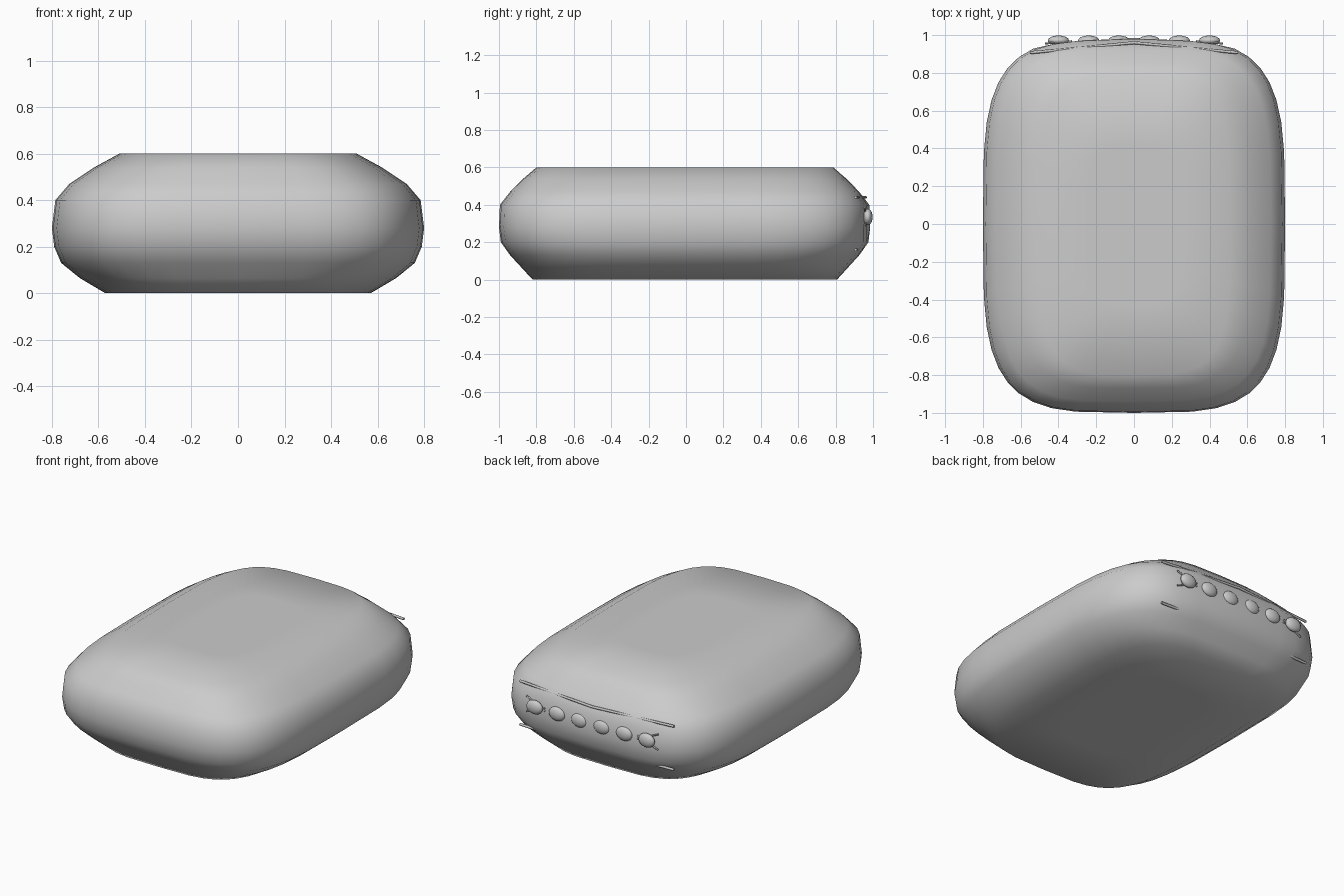
import bpy, bmesh, math

if "Cube" in bpy.data.objects:
    bpy.data.objects.remove(bpy.data.objects["Cube"])

# half width, half length and height of each level of the cushion
LEVELS = [(0.28, 0.45, 0.0), (0.57, 0.82, 0.0), (0.68, 0.88, 0.065), (0.76, 0.94, 0.13),
          (0.79, 0.99, 0.2), (0.80, 1.0, 0.28), (0.785, 0.995, 0.4), (0.725, 0.94, 0.47),
          (0.62, 0.87, 0.54), (0.51, 0.80, 0.6), (0.25, 0.42, 0.6)]
SEGMENTS = 40
POWER = 2 / 3.9


def smooth(obj):
    for p in obj.data.polygons:
        p.use_smooth = True


def add_mesh(name, bm):
    bmesh.ops.recalc_face_normals(bm, faces=bm.faces)
    mesh = bpy.data.meshes.new(name)
    bm.to_mesh(mesh)
    bm.free()
    obj = bpy.data.objects.new(name, mesh)
    bpy.context.collection.objects.link(obj)
    smooth(obj)
    return obj


def rounded(v):
    return math.copysign(abs(v) ** POWER, v)


# Cushion body: stacked rounded-rectangle rings, back end slightly flattened
bm = bmesh.new()
rings = []
for hx, hy, z in LEVELS:
    ring = []
    for i in range(SEGMENTS):
        a = 2 * math.pi * i / SEGMENTS
        x, y = hx * rounded(math.cos(a)), hy * rounded(math.sin(a))
        if y > 0:
            y = min(y * 0.985, 0.985 - 0.18 * x * x)
        ring.append(bm.verts.new((x, y, z)))
    rings.append(ring)
for low, high in zip(rings, rings[1:]):
    for i in range(SEGMENTS):
        j = (i + 1) % SEGMENTS
        bm.faces.new((low[i], low[j], high[j], high[i]))
bm.faces.new(rings[0])
bm.faces.new(rings[-1])
add_mesh("cushion_body", bm)


def cord(name, points, radius):
    curve = bpy.data.curves.new(name, 'CURVE')
    curve.dimensions = '3D'
    curve.bevel_depth = radius
    curve.bevel_resolution = 1
    curve.use_fill_caps = True
    spline = curve.splines.new('POLY')
    spline.points.add(len(points) - 1)
    for p, co in zip(spline.points, points):
        p.co = (*co, 1)
    obj = bpy.data.objects.new(name, curve)
    bpy.context.collection.objects.link(obj)


# Piping above and below the button row
cord("upper_piping", [(-0.55, 0.907, 0.44), (0, 0.96, 0.44), (0.55, 0.907, 0.44)], 0.008)
cord("lower_piping", [(-0.55, 0.907, 0.16), (0, 0.935, 0.16), (0.55, 0.907, 0.16)], 0.008)

# Row of buttons along the back
for i in range(6):
    bm = bmesh.new()
    bmesh.ops.create_uvsphere(bm, u_segments=16, v_segments=10, radius=1)
    button = add_mesh(f"button_{i + 1}", bm)
    button.scale = (0.056, 0.026, 0.044)
    button.location = (-0.40 + 0.16 * i, 0.972, 0.335)

# Crossed threads at the end buttons
for side, label in ((-1, "left"), (1, "right")):
    for tilt, part in ((1, "up"), (-1, "down")):
        cord(f"thread_{label}_{part}",
             [(side * 0.47, 0.955, 0.335 + tilt * 0.05),
              (side * 0.33, 0.968, 0.335 - tilt * 0.01)], 0.005)
